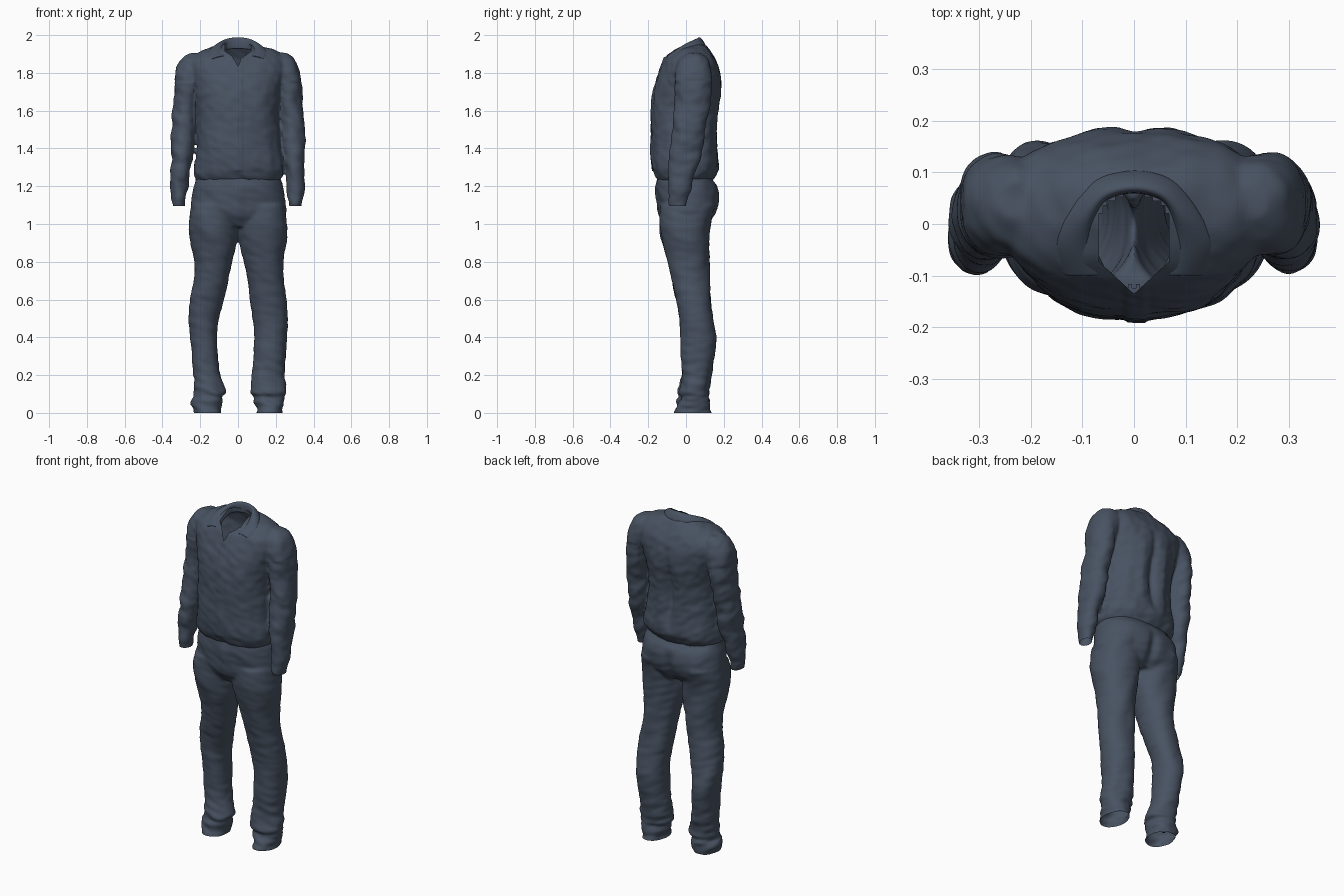
import bpy, bmesh, math
from mathutils import Vector, noise

if "Cube" in bpy.data.objects:
    bpy.data.objects.remove(bpy.data.objects["Cube"])

cloth = bpy.data.materials.new("dark slate cloth")
cloth.diffuse_color = (0.065, 0.085, 0.122, 1)
cloth.use_nodes = True
cloth.node_tree.nodes["Principled BSDF"].inputs["Base Color"].default_value = cloth.diffuse_color


def spline(pts, t):
    """Catmull-Rom point on a list of tuples, t from 0 to 1."""
    n = len(pts) - 1
    i = min(int(t * n), n - 1)
    u = t * n - i
    a, b, c, d = (pts[max(0, min(n, k))] for k in (i - 1, i, i + 1, i + 2))
    return [0.5 * (2 * q + (r - p) * u + (2 * p - 5 * q + 4 * r - s) * u * u
                   + (3 * q - p - 3 * r + s) * u ** 3) for p, q, r, s in zip(a, b, c, d)]


def loft(bm, sections, power, sides=48):
    """Closed tube through sections (z, x0, x1, y0, y1)."""
    rings, steps = [], (len(sections) - 1) * 5
    for k in range(steps + 1):
        z, x0, x1, y0, y1 = spline(sections, k / steps)
        ring = []
        for j in range(sides):
            a = 2 * math.pi * j / sides
            c, s = math.cos(a), math.sin(a)
            ring.append(bm.verts.new((
                (x0 + x1) / 2 + (x1 - x0) / 2 * math.copysign(abs(c) ** (2 / power), c),
                (y0 + y1) / 2 + (y1 - y0) / 2 * math.copysign(abs(s) ** (2 / power), s), z)))
        rings.append(ring)
    for r, q in zip(rings, rings[1:]):
        for j in range(sides):
            bm.faces.new((r[j], r[j - 1], q[j - 1], q[j]))
    bm.faces.new(rings[0])
    bm.faces.new(rings[-1][::-1])


def make_object(name, bm):
    mesh = bpy.data.meshes.new(name)
    bmesh.ops.recalc_face_normals(bm, faces=bm.faces)
    bm.to_mesh(mesh)
    bm.free()
    obj = bpy.data.objects.new(name, mesh)
    bpy.context.collection.objects.link(obj)
    mesh.materials.append(cloth)
    return obj


def fuse(obj):
    """Melt overlapping tubes into one smooth skin and return it as bmesh."""
    m = obj.modifiers.new("fuse", 'REMESH')
    m.mode, m.voxel_size = 'VOXEL', 0.008
    s = obj.modifiers.new("soften", 'SMOOTH')
    s.factor, s.iterations = 0.5, 6
    ev = obj.evaluated_get(bpy.context.evaluated_depsgraph_get())
    bm = bmesh.new()
    bm.from_mesh(ev.to_mesh())
    obj.modifiers.clear()
    bm.normal_update()
    return bm


def finish(obj, bm):
    bm.to_mesh(obj.data)
    bm.free()
    obj.data.materials.clear()
    obj.data.materials.append(cloth)
    for p in obj.data.polygons:
        p.use_smooth, p.material_index = True, 0


def cut(bm, co, no, clear=False):
    bmesh.ops.bisect_plane(bm, geom=bm.verts[:] + bm.edges[:] + bm.faces[:],
                           plane_co=co, plane_no=no, clear_inner=clear)


def bump(x, lo, hi):
    return math.sin(math.pi * (x - lo) / (hi - lo)) if lo < x < hi else 0


def wrinkle(bm, amount):
    """Push the skin along its normals by an amount given per point."""
    moves = [(v, v.normal * amount(v.co)) for v in bm.verts]
    for v, d in moves:
        v.co += d


def folds(p, fx, fz, seed):
    return noise.noise(Vector((p.x * fx + seed, p.y * fx, p.z * fz + p.x * 8)))


# Shirt: torso and two sleeves
bm = bmesh.new()
loft(bm, [(1.23, -.222, .222, -.15, .135), (1.265, -.235, .24, -.168, .16),
          (1.31, -.23, .245, -.18, .172), (1.4, -.218, .228, -.183, .16),
          (1.5, -.215, .22, -.183, .158), (1.6, -.215, .215, -.183, .168),
          (1.7, -.23, .23, -.172, .184), (1.78, -.25, .25, -.15, .184),
          (1.84, -.265, .26, -.128, .172), (1.885, -.24, .24, -.105, .15),
          (1.925, -.18, .18, -.06, .118), (1.95, -.09, .09, -.01, .095)], 2.35)
right_sleeve = [(1.905, .20, .26, .01, .08), (1.875, .17, .302, -.035, .115),
                (1.8, .17, .333, -.06, .135), (1.7, .205, .338, -.06, .135),
                (1.6, .218, .345, -.062, .12), (1.5, .228, .357, -.072, .10),
                (1.4, .232, .352, -.086, .085), (1.3, .25, .352, -.096, .06),
                (1.2, .258, .352, -.09, .032), (1.14, .265, .343, -.092, .012),
                (1.08, .272, .338, -.086, 0)]
left_sleeve = [(z, -b - s, -a - s, c, d) for (z, a, b, c, d), s in
               zip(right_sleeve, (0, 0, 0, 0, 0, -.005, 0, .003, .007, .01, .008))]
loft(bm, right_sleeve, 2.1)
loft(bm, left_sleeve, 2.1)
shirt = make_object("shirt", bm)
bm = fuse(shirt)


def shirt_folds(p):
    arm = abs(p.x) > 0.235 and p.z < 1.75
    d = folds(p, 9, 16 if arm else 6, 3) * (.011 if arm else .007)
    d += folds(p, 20, 28, 9) * .004
    if p.y > 0.05:    # folds down the back
        d -= .022 * math.exp(-(p.x / .022) ** 2) * bump(p.z, 1.3, 1.82)
        d += .010 * math.exp(-((abs(p.x) - .07) / .03) ** 2) * bump(p.z, 1.3, 1.8)
    elif p.y < -.1:   # button placket
        d += .004 * (abs(p.x - .005) < .02) * (p.z > 1.28)
    return d


wrinkle(bm, shirt_folds)
cut(bm, (0, 0, 1.095), (0, 0, 1), True)
for s in (-1, 1):    # clean edges for the V neck
    cut(bm, (0, -.135, 1.8), (.06, s * -.065, 0))
    cut(bm, (s * .068, 0, 0), (1, 0, 0))


def in_neck(p):
    if p.z < 1.76 or p.y < -.135:
        return False
    if p.y < 0:
        return abs(p.x) < min(.068, (p.y + .135) * 65 / 60)
    return (p.x / .068) ** 2 + (p.y / .058) ** 2 < 1


bmesh.ops.delete(bm, context='FACES', geom=[
    f for f in bm.faces if in_neck(f.calc_center_median())
    or (f.normal.z < -.8 and f.calc_center_median().z < 1.26
        and abs(f.calc_center_median().x) < .2 and abs(f.calc_center_median().y) < .12)])
finish(shirt, bm)

# Trousers: hips and two legs
bm = bmesh.new()
loft(bm, [(1.29, -.21, .21, -.145, .125), (1.24, -.225, .228, -.153, .135),
          (1.19, -.24, .242, -.16, .168), (1.12, -.25, .25, -.152, .176),
          (1.05, -.255, .257, -.142, .155), (.985, -.225, .225, -.10, .10)], 2.3)
loft(bm, [(1.1, .0, .25, -.14, .16), (1.0, .0, .26, -.14, .132), (.9, .006, .255, -.122, .122),
          (.8, .03, .243, -.10, .124), (.7, .048, .24, -.078, .126), (.6, .06, .253, -.055, .133),
          (.5, .072, .258, -.035, .145), (.4, .084, .258, -.028, .16), (.3, .085, .252, -.025, .152),
          (.2, .075, .246, -.022, .137), (.11, .07, .256, -.04, .122), (.06, .095, .248, -.04, .125),
          (-.01, .102, .232, -.062, .13)], 2.2)
loft(bm, [(1.1, -.25, .0, -.14, .16), (1.0, -.26, .0, -.14, .132), (.9, -.25, -.008, -.122, .122),
          (.8, -.235, -.033, -.10, .124), (.7, -.232, -.057, -.078, .126), (.6, -.252, -.075, -.055, .133),
          (.5, -.26, -.10, -.035, .145), (.4, -.253, -.115, -.028, .158), (.3, -.243, -.11, -.025, .15),
          (.2, -.238, -.092, -.022, .135), (.11, -.235, -.064, -.04, .12), (.06, -.25, -.08, -.045, .122),
          (-.01, -.232, -.095, -.062, .125)], 2.2)
trousers = make_object("trousers", bm)
bm = fuse(trousers)


def trouser_folds(p):
    low = max(0, 1 - p.z / .3)
    d = folds(p, 7, 7, 5) * .008 + folds(p, 12, 30, 1) * (.003 + .010 * low)
    if p.y > 0.05:    # seat cleft
        d -= .02 * math.exp(-(p.x / .03) ** 2) * bump(p.z, .96, 1.2)
    elif p.y < -.08:  # fly
        d += .005 * math.exp(-((p.x - .01) / .02) ** 2) * bump(p.z, 1.0, 1.24)
    return d - .006 * math.exp(-((p.z - .085) / .012) ** 2)


wrinkle(bm, trouser_folds)
cut(bm, (0, 0, 0), (0, 0, 1), True)
cut(bm, (0, 0, 1.265), (0, 0, -1), True)
finish(trousers, bm)

# Folded collar: strip swept between stand, fold and outer edge rails
stand = [(0, .062, 1.925), (.06, .045, 1.92), (.074, 0, 1.91), (.072, -.05, 1.89), (.054, -.09, 1.868)]
fold = [(0, .062, 1.995), (.054, .047, 1.984), (.084, 0, 1.955), (.084, -.048, 1.92), (.058, -.1, 1.885)]
outer = [(0, .104, 1.94), (.075, .085, 1.942), (.125, .025, 1.938), (.153, -.04, 1.91), (.138, -.1, 1.87)]
bm = bmesh.new()
rows = []
for rail in (stand, fold, outer):
    full = [(-x, y, z) for x, y, z in rail[:0:-1]] + rail
    rows.append([Vector(spline(full, k / 40)) for k in range(41)])
mid = [(a + b) / 2 + Vector((0, 0, .012)) for a, b in zip(rows[1], rows[2])]
rows.insert(2, mid)
grid = [[bm.verts.new(p) for p in r] for r in rows]
for r, q in zip(grid, grid[1:]):
    for k in range(40):
        bm.faces.new((r[k], r[k + 1], q[k + 1], q[k]))
collar = make_object("collar", bm)
thick = collar.modifiers.new("thickness", 'SOLIDIFY')
thick.thickness, thick.offset = .008, 0
sub = collar.modifiers.new("smooth", 'SUBSURF')
sub.levels = sub.render_levels = 2
for p in collar.data.polygons:
    p.use_smooth = True
